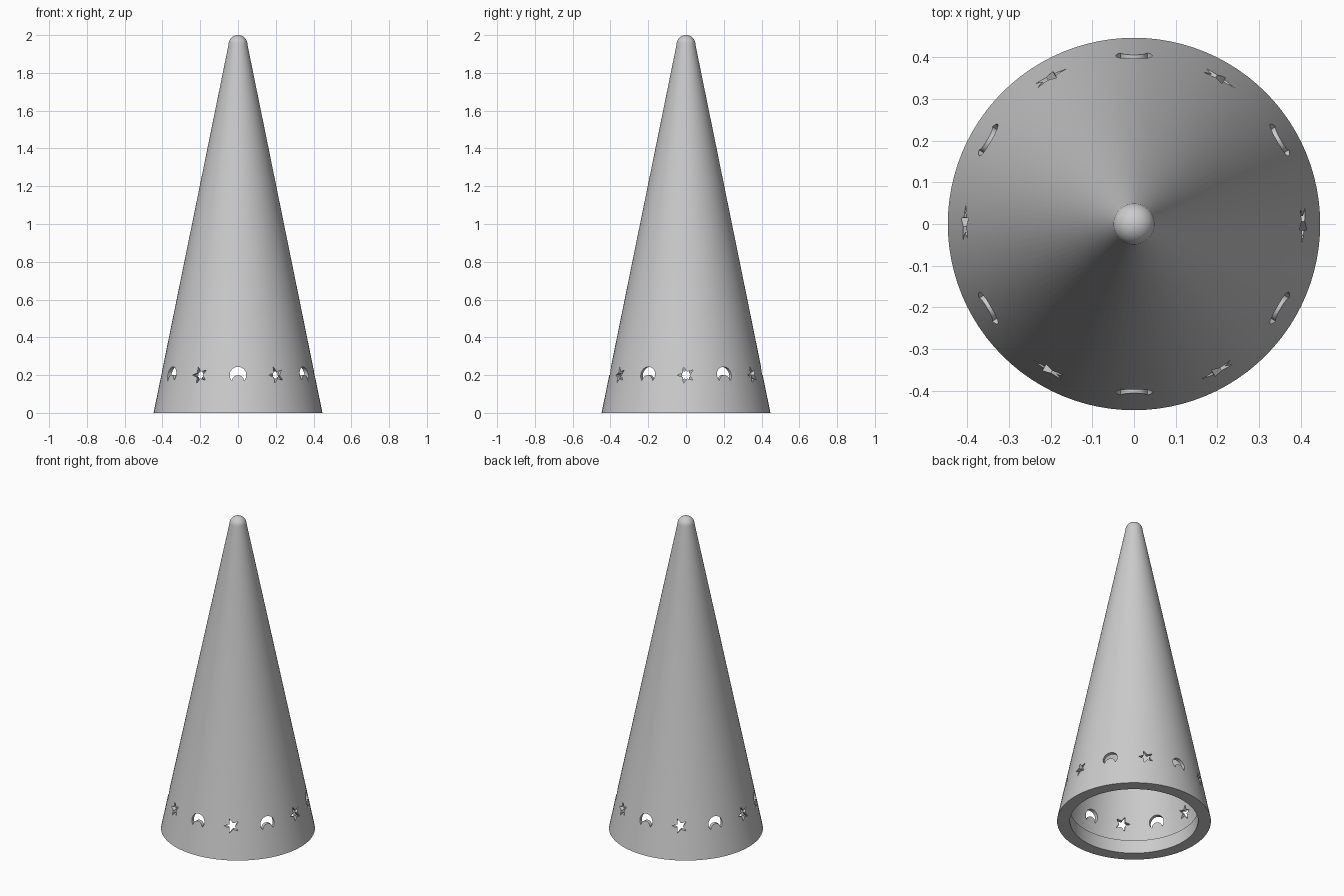
import bpy, bmesh, math
from mathutils import Matrix, Vector

cube = bpy.data.objects.get("Cube")
if cube:
    bpy.data.objects.remove(cube, do_unlink=True)

SEGMENTS = 96
BASE_R, TIP_R, TIP_Z = 0.447, 0.05, 1.95
WALL, LIP_R, LIP_Z = 0.022, 0.372, 0.085
HOLE_Z = 0.2

grey = bpy.data.materials.new("plain grey")
grey.use_nodes = True
grey.diffuse_color = (0.6, 0.6, 0.6, 1)
grey.node_tree.nodes["Principled BSDF"].inputs["Base Color"].default_value = (0.6, 0.6, 0.6, 1)


def make_object(name, bm):
    bmesh.ops.recalc_face_normals(bm, faces=bm.faces)
    mesh = bpy.data.meshes.new(name)
    bm.to_mesh(mesh)
    bm.free()
    mesh.materials.append(grey)
    obj = bpy.data.objects.new(name, mesh)
    bpy.context.collection.objects.link(obj)
    return obj


def cone_r(z):
    return BASE_R + (TIP_R - BASE_R) * z / TIP_Z


# Profile of the hollow cone: inside, lip, outside, rounded tip
profile = [(0, 1.9)]
profile += [(cone_r(z) - WALL, z) for z in (1.85, 0.3, 0.12, LIP_Z)]
profile += [(LIP_R, LIP_Z), (LIP_R, 0)]
profile += [(cone_r(z), z) for z in (0, 0.12, 0.3, TIP_Z)]
for i in range(1, 9):
    a = math.pi / 2 * i / 8
    profile.append((TIP_R * math.cos(a) if i < 8 else 0, TIP_Z + TIP_R * math.sin(a)))

bm = bmesh.new()
points = [bm.verts.new((r, 0, z)) for r, z in profile]
edges = [bm.edges.new(pair) for pair in zip(points, points[1:])]
bmesh.ops.spin(bm, geom=points + edges, angle=2 * math.pi, steps=SEGMENTS,
               axis=(0, 0, 1), cent=(0, 0, 0))
bmesh.ops.remove_doubles(bm, verts=bm.verts, dist=0.0001)
cone = make_object("hollow_cone", bm)


# Outlines of the holes, seen from outside (across, up)
def star_outline(outer=0.046, inner=0.019):
    return [((outer, inner)[i % 2] * math.cos(math.pi + i * math.pi / 5),
             (outer, inner)[i % 2] * math.sin(math.pi + i * math.pi / 5)) for i in range(10)]


def crescent_outline(radius=0.044, bite=0.032, drop=0.032, steps=20):
    tip_z = -(radius ** 2 - bite ** 2 + drop ** 2) / (2 * drop)
    start = math.asin(tip_z / radius)
    inner = math.asin((tip_z + drop) / bite)
    pts = []
    for i in range(steps + 1):
        a = start + (math.pi - 2 * start) * i / steps
        pts.append((radius * math.cos(a), radius * math.sin(a)))
    for i in range(1, steps):
        a = math.pi - inner - (math.pi - 2 * inner) * i / steps
        pts.append((bite * math.cos(a), bite * math.sin(a) - drop))
    return pts


# Ring of alternating star and crescent cutters
bm = bmesh.new()
for k in range(12):
    outline = star_outline() if k % 2 == 0 else crescent_outline()
    turn = Matrix.Rotation(k * math.pi / 6, 4, 'Z')
    face = bm.faces.new([bm.verts.new(turn @ Vector((0.3, u, HOLE_Z + v))) for u, v in outline])
    out = bmesh.ops.extrude_face_region(bm, geom=[face])
    moved = [g for g in out["geom"] if isinstance(g, bmesh.types.BMVert)]
    bmesh.ops.translate(bm, verts=moved, vec=turn @ Vector((0.2, 0, 0)))
cutters = make_object("hole_cutters", bm)
cutters.hide_render = True

# Cut the holes and shade smoothly with sharp rims
bpy.ops.object.select_all(action='DESELECT')
bpy.context.view_layer.objects.active = cone
cone.select_set(True)
cut = cone.modifiers.new("holes", 'BOOLEAN')
cut.operation = 'DIFFERENCE'
cut.solver = 'EXACT'
cut.object = cutters
bpy.ops.object.modifier_apply(modifier=cut.name)
bpy.data.objects.remove(cutters, do_unlink=True)
bpy.ops.object.shade_smooth_by_angle(angle=math.radians(30))
